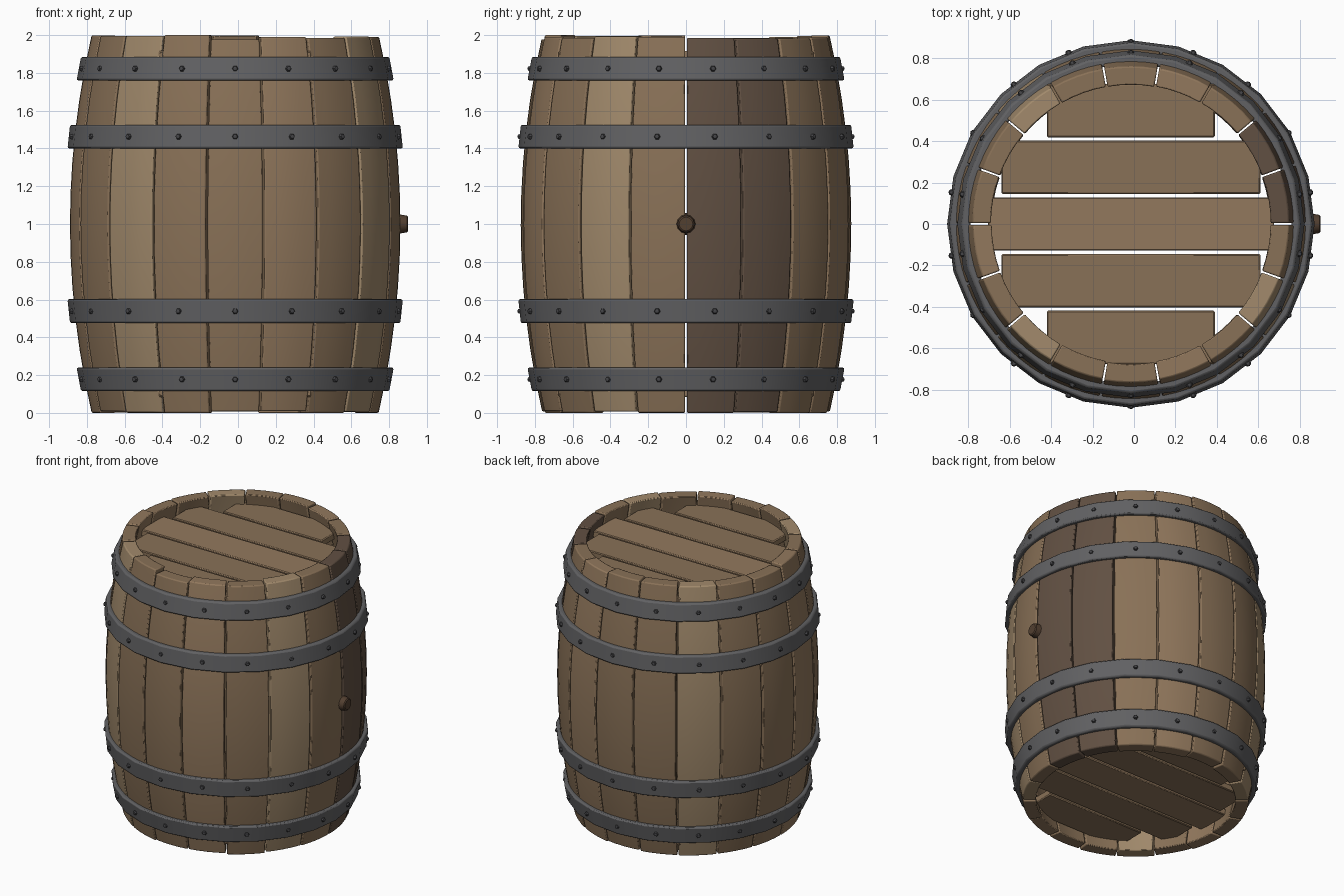
import bpy, bmesh, math, random
from mathutils import Matrix, Vector

if "Cube" in bpy.data.objects:
    bpy.data.objects.remove(bpy.data.objects["Cube"])

random.seed(4)
CX = -0.015          # barrel axis sits slightly left because the bung sticks out
N = 18               # staves


def material(name, rgb):
    m = bpy.data.materials.new(name)
    m.diffuse_color = (*rgb, 1)
    m.use_nodes = True
    m.node_tree.nodes["Principled BSDF"].inputs["Base Color"].default_value = m.diffuse_color
    return m


wood = material("oak", (0.25, 0.165, 0.095))
light = material("pale_oak", (0.36, 0.255, 0.15))
warm = material("warm_oak", (0.29, 0.19, 0.11))
dark = material("dark_oak", (0.12, 0.08, 0.055))
bung_mat = material("bung_wood", (0.085, 0.05, 0.03))
iron = material("iron", (0.12, 0.12, 0.125))
rivet_mat = material("rivet_iron", (0.06, 0.06, 0.065))


def radius(z):
    """Outer bulge of the barrel."""
    return 0.875 - 0.115 * (z - 1) ** 2


def finish(name, bm, mat, bevel=0, segments=1, angle=40):
    bmesh.ops.recalc_face_normals(bm, faces=bm.faces[:])
    me = bpy.data.meshes.new(name)
    bm.to_mesh(me)
    bm.free()
    ob = bpy.data.objects.new(name, me)
    bpy.context.collection.objects.link(ob)
    me.materials.append(mat)
    if bevel:
        b = ob.modifiers.new("bevel", "BEVEL")
        b.width, b.segments, b.limit_method = bevel, segments, "ANGLE"
    bpy.context.view_layer.objects.active = ob
    ob.select_set(True)
    bpy.ops.object.shade_smooth_by_angle(angle=math.radians(angle))
    ob.select_set(False)
    return ob


def polar(r, a, z):
    return (CX + r * math.cos(a), r * math.sin(a), z)


def loft(bm, rings, closed):
    """Skin equal-length vertex rings; cap the ends unless closed."""
    loops = [[bm.verts.new(p) for p in ring] for ring in rings]
    n = len(loops[0])
    pairs = list(zip(loops, loops[1:])) + ([(loops[-1], loops[0])] if closed else [])
    for a, b in pairs:
        for i in range(n):
            j = (i + 1) % n
            bm.faces.new((a[i], a[j], b[j], b[i]))
    if not closed:
        bm.faces.new(loops[0])
        bm.faces.new(loops[-1])


# Staves: curved planks with slightly uneven ends
tints = {0: dark, 1: dark, 6: light, 11: light, 16: light, 3: warm, 9: warm, 14: warm}
tops = {12: 2.0, 13: 1.978, 14: 1.99, 15: 1.985, 11: 1.995}
for k in range(N):
    mid = math.radians(10 + 20 * k)
    half = math.radians(10) - 0.006
    top = tops.get(k, random.uniform(1.98, 2.0))
    low = 0 if k % 3 == 0 else random.uniform(0, 0.01)
    bm = bmesh.new()
    rings = []
    for s in range(13):
        z = low + (top - low) * s / 12
        outer = [polar(radius(z), mid + half * t / 2, z) for t in range(-2, 3)]
        inner = [polar(radius(z) - 0.09, mid + half * t / 2, z) for t in range(2, -3, -1)]
        rings.append(outer + inner)
    loft(bm, rings, False)
    finish(f"stave_{k + 1}", bm, tints.get(k, wood), 0.007, 2)

# Iron hoops with domed rivets, one per stave
for h, (z0, z1) in enumerate([(0.115, 0.24), (0.475, 0.602), (1.4, 1.525), (1.76, 1.885)]):
    bm = bmesh.new()
    rings = []
    for s in range(24):
        a = 2 * math.pi * s / 24
        rings.append([polar(radius(z) + d, a, z)
                      for z, d in ((z0, -0.012), (z0, 0.031), (z1, 0.031), (z1, -0.012))])
    loft(bm, rings, True)
    finish(f"hoop_{h + 1}", bm, iron, 0.01, 2)

    bm = bmesh.new()
    zc = (z0 + z1) / 2
    for k in range(N):
        a = math.radians(10 + 20 * k)
        m = Matrix.Translation(Vector(polar(radius(zc) + 0.026, a, zc)))
        m = m @ Matrix.Rotation(a, 4, 'Z') @ Matrix.Rotation(math.pi / 2, 4, 'Y')
        bmesh.ops.create_uvsphere(bm, u_segments=6, v_segments=4, radius=0.017, matrix=m)
    finish(f"hoop_rivets_{h + 1}", bm, rivet_mat)

# Barrel heads: five parallel boards at each end
for end, zc in (("bottom", 0.11), ("top", 1.89)):
    for i, hl in enumerate((0.405, 0.625, 0.69, 0.625, 0.405)):
        bm = bmesh.new()
        m = Matrix.Translation((CX, (i - 2) * 0.2735, zc)) @ Matrix.Diagonal((2 * hl, 0.257, 0.05, 1))
        bmesh.ops.create_cube(bm, size=1, matrix=m)
        finish(f"{end}_head_board_{i + 1}", bm, warm if i == 2 else wood, 0.006)

# Bung plug on the right side
bm = bmesh.new()
m = Matrix.Translation((0.85, 0, 1)) @ Matrix.Rotation(math.pi / 2, 4, 'Y')
bmesh.ops.create_cone(bm, cap_ends=True, segments=12, radius1=0.06, radius2=0.043, depth=0.1, matrix=m)
finish("bung", bm, bung_mat, 0.006)
